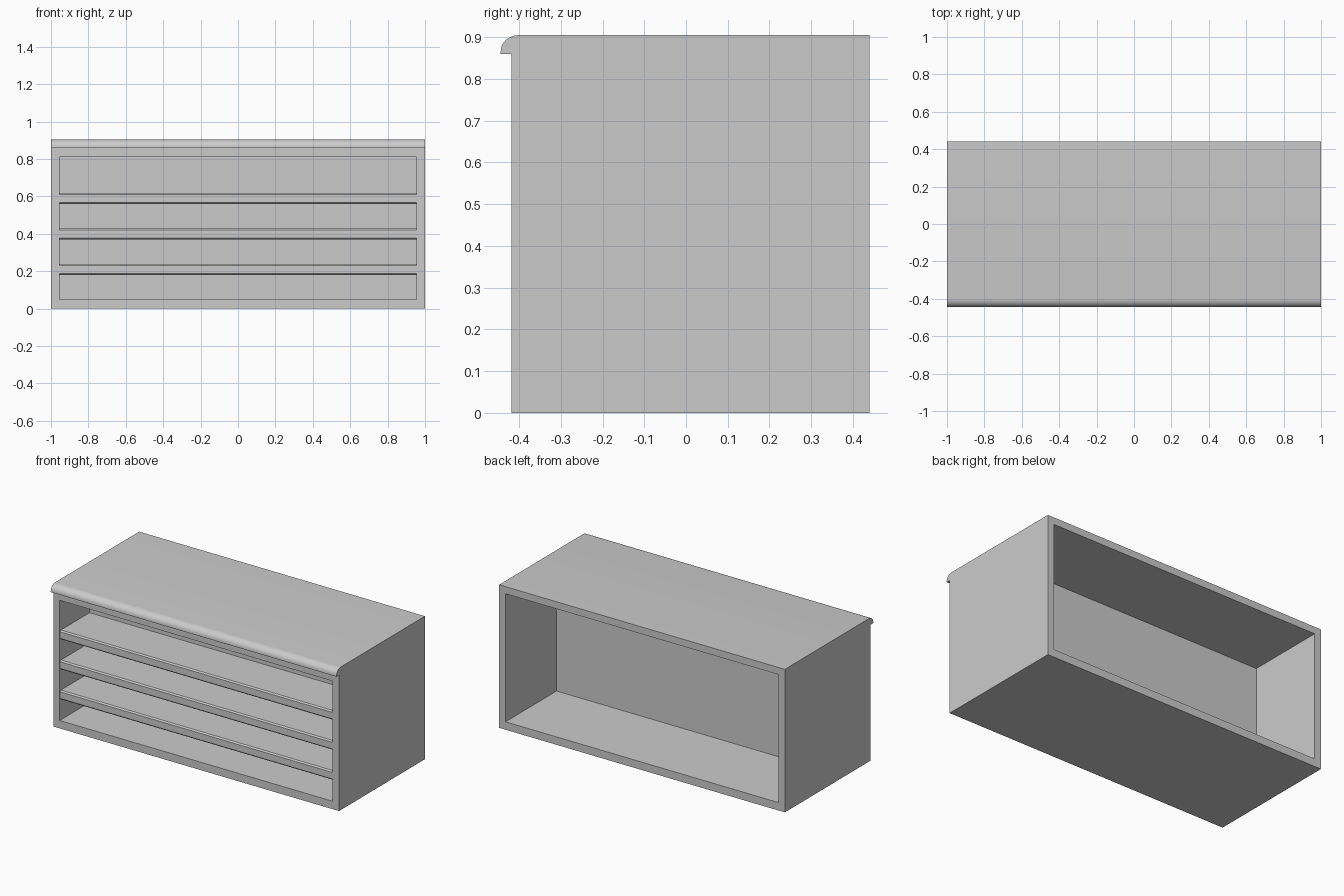
import bpy, bmesh, math

if "Cube" in bpy.data.objects:
    bpy.data.objects.remove(bpy.data.objects["Cube"])

FRONT, BACK = -0.418, 0.44      # cabinet body depth
WALL = 0.045                    # board thickness
PANEL_Y = (-0.12, -0.07)        # divider between shelf side and open rear


def smooth(obj):
    bpy.ops.object.select_all(action='DESELECT')
    obj.select_set(True)
    bpy.context.view_layer.objects.active = obj
    bpy.ops.object.shade_smooth_by_angle(angle=math.radians(40))


def extrude_x(name, profile, x0, x1):
    """Extrude a (y, z) profile from x0 to x1."""
    bm = bmesh.new()
    face = bm.faces.new([bm.verts.new((x0, y, z)) for y, z in profile])
    ext = bmesh.ops.extrude_face_region(bm, geom=[face])
    moved = [v for v in ext["geom"] if isinstance(v, bmesh.types.BMVert)]
    bmesh.ops.translate(bm, verts=moved, vec=(x1 - x0, 0, 0))
    bmesh.ops.recalc_face_normals(bm, faces=bm.faces)
    mesh = bpy.data.meshes.new(name)
    bm.to_mesh(mesh)
    bm.free()
    obj = bpy.data.objects.new(name, mesh)
    bpy.context.collection.objects.link(obj)
    smooth(obj)
    return obj


def board(name, x, y, z):
    profile = [(y[0], z[0]), (y[1], z[0]), (y[1], z[1]), (y[0], z[1])]
    return extrude_x(name, profile, x[0], x[1])


inner = (-1 + WALL, 1 - WALL)

# Side panels
board("left_side", (-1, -1 + WALL), (FRONT, BACK), (0, 0.86))
board("right_side", (1 - WALL, 1), (FRONT, BACK), (0, 0.86))

# Base, divider panel and header above the shelf opening
board("base", inner, (FRONT, BACK), (0, 0.05))
board("divider_panel", inner, PANEL_Y, (0.05, 0.86))
board("header", inner, (FRONT, PANEL_Y[0]), (0.81, 0.86))

# Worktop with a rounded front lip
lip = [(-0.4 - 0.044 * math.cos(a), 0.866 + 0.039 * math.sin(a))
       for a in [math.radians(i * 15) for i in range(7)]]
extrude_x("worktop", [(BACK, 0.86), (-0.444, 0.86)] + lip + [(BACK, 0.905)], -1, 1)

# Three shelves with softened front edges
for i in range(3):
    z = 0.18 + 0.19 * i
    f, b, h, r = -0.414, PANEL_Y[0], 0.058, 0.008
    extrude_x(f"shelf_{i + 1}",
              [(b, z), (f + r, z), (f, z + r), (f, z + h - r), (f + r, z + h), (b, z + h)],
              *inner)
